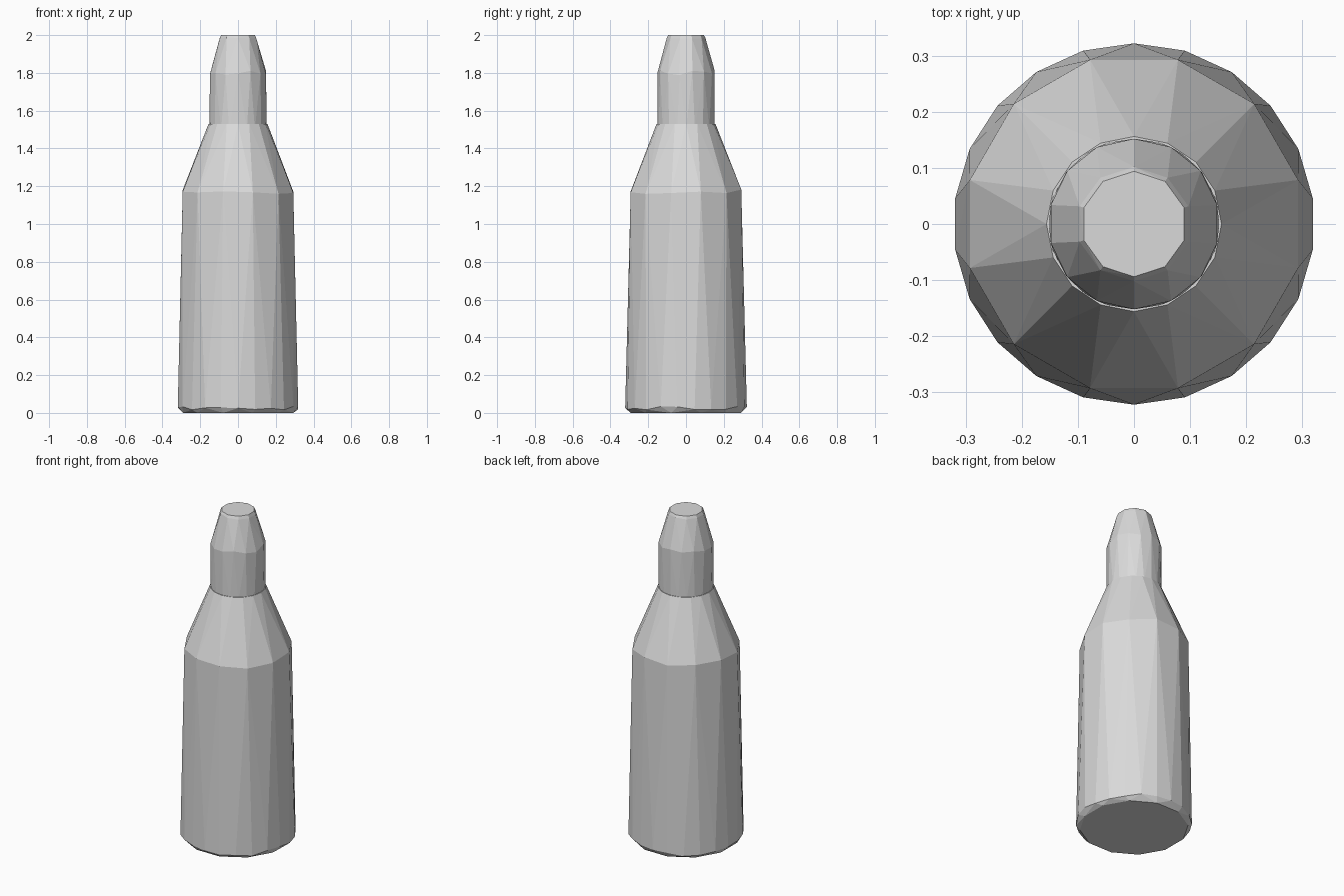
import bpy, bmesh, math, random

random.seed(4)
cube = bpy.data.objects.get("Cube")
if cube:
    bpy.data.objects.remove(cube, do_unlink=True)

grey = bpy.data.materials.new("plain_grey")
grey.use_nodes = True
colour = (0.7, 0.7, 0.7, 1)
grey.diffuse_color = colour
grey.node_tree.nodes["Principled BSDF"].inputs["Base Color"].default_value = colour


def faceted_part(name, rings):
    """Convex faceted solid through rings of (radius, z, sides, turn, z wobble)."""
    bm = bmesh.new()
    for radius, z, sides, turn, wobble in rings:
        for i in range(sides):
            a = math.tau * (i + turn) / sides
            dz = random.uniform(-wobble, wobble)
            bm.verts.new((radius * math.cos(a), radius * math.sin(a), z + dz))
    hull = bmesh.ops.convex_hull(bm, input=bm.verts[:])
    spare = [v for v in bm.verts if not v.link_faces]
    bmesh.ops.delete(bm, geom=spare, context='VERTS')
    bmesh.ops.recalc_face_normals(bm, faces=bm.faces[:])
    mesh = bpy.data.meshes.new(name)
    bm.to_mesh(mesh)
    bm.free()
    mesh.materials.append(grey)
    obj = bpy.data.objects.new(name, mesh)
    bpy.context.collection.objects.link(obj)
    return obj


# Tapered body: chamfered foot, long wall, sloping shoulder
faceted_part("body", [
    (0.302, 0.0, 12, 0.5, 0),
    (0.322, 0.025, 22, 0.5, 0.01),
    (0.303, 1.17, 12, 0.5, 0.015),
    (0.156, 1.53, 16, 0, 0),
])

# Narrow neck set in the body, tapering to a flat tip
faceted_part("neck", [
    (0.152, 1.50, 20, 0, 0),
    (0.152, 1.80, 14, 0.5, 0.012),
    (0.102, 1.985, 10, 0.5, 0.004),
    (0.094, 2.0, 10, 0.5, 0),
])
